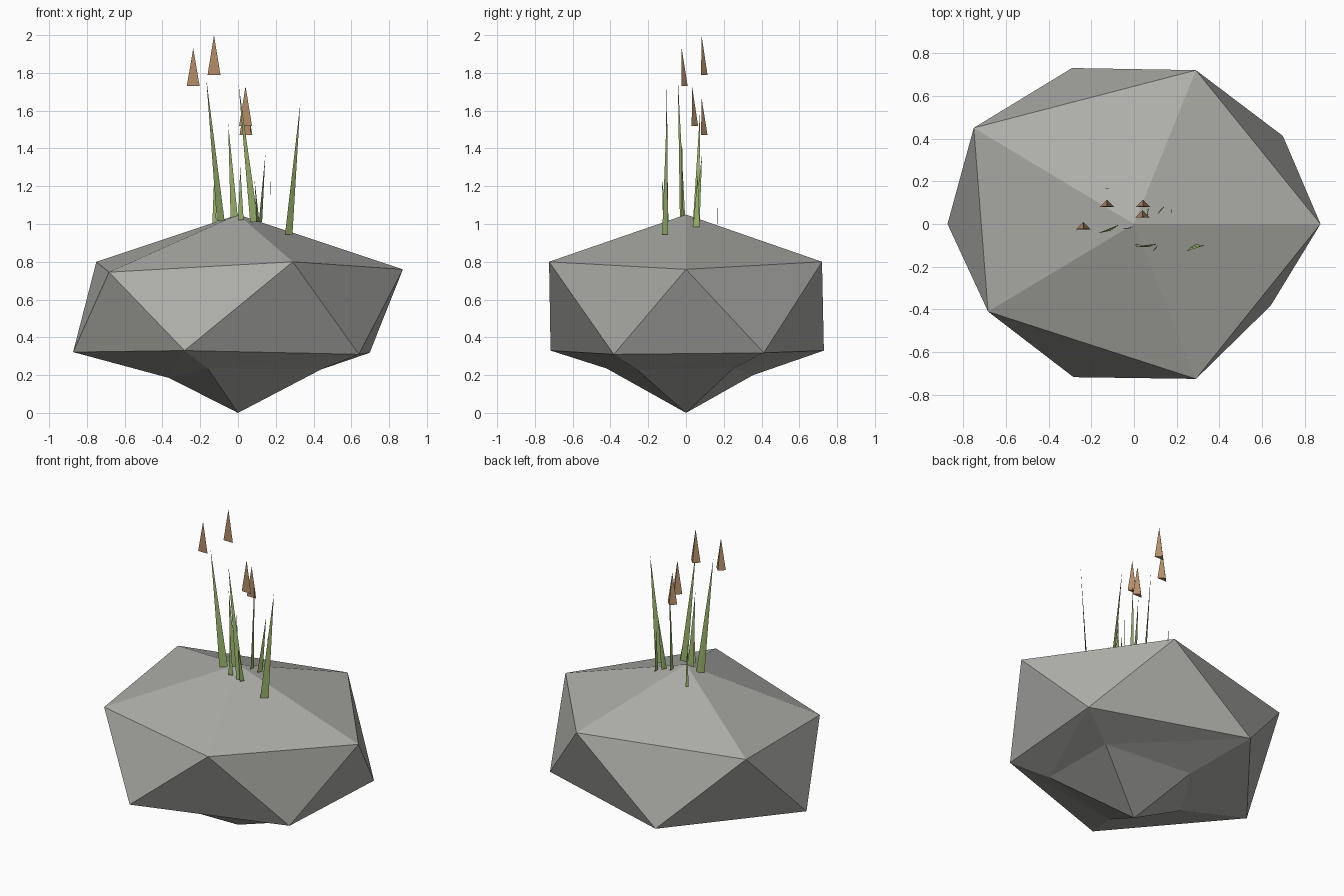
import bpy, bmesh, math
from mathutils import Vector


def material(name, rgb):
    m = bpy.data.materials.new(name)
    m.diffuse_color = (*rgb, 1)
    return m


STONE = material("stone grey", (0.42, 0.42, 0.40))
GREEN = material("reed green", (0.34, 0.48, 0.155))
BROWN = material("seed brown", (0.46, 0.265, 0.135))


def build(name, verts, faces, mat):
    me = bpy.data.meshes.new(name)
    me.from_pydata(verts, [], faces)
    me.materials.append(mat)
    bm = bmesh.new()
    bm.from_mesh(me)
    bmesh.ops.recalc_face_normals(bm, faces=bm.faces)
    bm.to_mesh(me)
    bm.free()
    ob = bpy.data.objects.new(name, me)
    bpy.context.collection.objects.link(ob)
    return ob


def pyramid(name, base, tip, mat):
    n = len(base)
    faces = [(i, (i + 1) % n, n) for i in range(n)] + [tuple(range(n))[::-1]]
    return build(name, list(base) + [tip], faces, mat)


# Boulder: rings run counter-clockwise between a top and a bottom point
upper = [(0.873, 0, 0.76), (0.29, 0.72, 0.80), (-0.75, 0.45, 0.80),
         (-0.683, -0.41, 0.745), (0.29, -0.725, 0.80)]
lower = [(0.697, 0.412, 0.318), (-0.29, 0.73, 0.33), (-0.873, 0, 0.322),
         (-0.283, -0.717, 0.33), (0.64, -0.382, 0.31)]
inner = [(0.43, 0.25, 0.235), (-0.14, 0.355, 0.20), (-0.365, 0, 0.185),
         (-0.16, -0.42, 0.235), (0.44, -0.26, 0.23)]
faces = []
for i in range(5):
    j = (i + 1) % 5
    faces += [(15, i, j), (i, 5 + i, j), (j, 5 + i, 5 + j),
              (5 + i, 10 + i, 5 + j), (5 + j, 10 + i, 10 + j), (10 + i, 16, 10 + j)]
build("boulder", upper + lower + inner + [(0, 0, 1.05), (0, 0, 0)], faces, STONE)

# Flat reed blades: base, tip, width, heading of the flat side in degrees
blades = [
    ((-0.092, -0.017, 1.015), (-0.168, -0.043, 1.77), 0.05, 35),
    ((-0.125, 0.168, 1.00), (-0.125, 0.166, 1.28), 0.022, 0),
    ((-0.02, -0.018, 1.03), (-0.052, -0.022, 1.53), 0.04, 15),
    ((0.085, -0.1, 1.01), (0.003, -0.105, 1.74), 0.045, 20),
    ((0.015, -0.095, 1.02), (0.012, -0.10, 1.30), 0.03, 10),
    ((0.105, -0.108, 1.01), (0.088, -0.127, 1.23), 0.03, 60),
    ((0.268, -0.11, 0.945), (0.33, -0.10, 1.64), 0.05, 38),
    ((0.118, 0.058, 1.01), (0.145, 0.085, 1.37), 0.035, 60),
    ((0.175, 0.055, 0.985), (0.173, 0.062, 1.26), 0.035, 90),
    ((0.064, 0.055, 1.02), (0.068, 0.073, 1.58), 0.035, 90),
]
for k, (base, tip, width, heading) in enumerate(blades):
    a = math.radians(heading)
    side = Vector((math.cos(a), math.sin(a), 0))
    depth = Vector((-math.sin(a), math.cos(a), 0)) * 0.001
    c = Vector(base)
    pyramid(f"reed_blade_{k + 1}",
            [c - side * width / 2 - depth, c + side * width / 2 - depth, c + depth],
            Vector(tip), GREEN)

# Floating seed heads: three-sided spikes with a flat front
heads = [(-0.237, -0.025, 1.73, 0.20), (-0.127, 0.08, 1.79, 0.21),
         (0.04, 0.03, 1.52, 0.21), (0.042, 0.08, 1.47, 0.20)]
for k, (x, y, z, h) in enumerate(heads):
    pyramid(f"seed_head_{k + 1}",
            [(x - 0.034, y, z), (x + 0.034, y, z), (x, y + 0.034, z)],
            (x, y + 0.002, z + h), BROWN)
